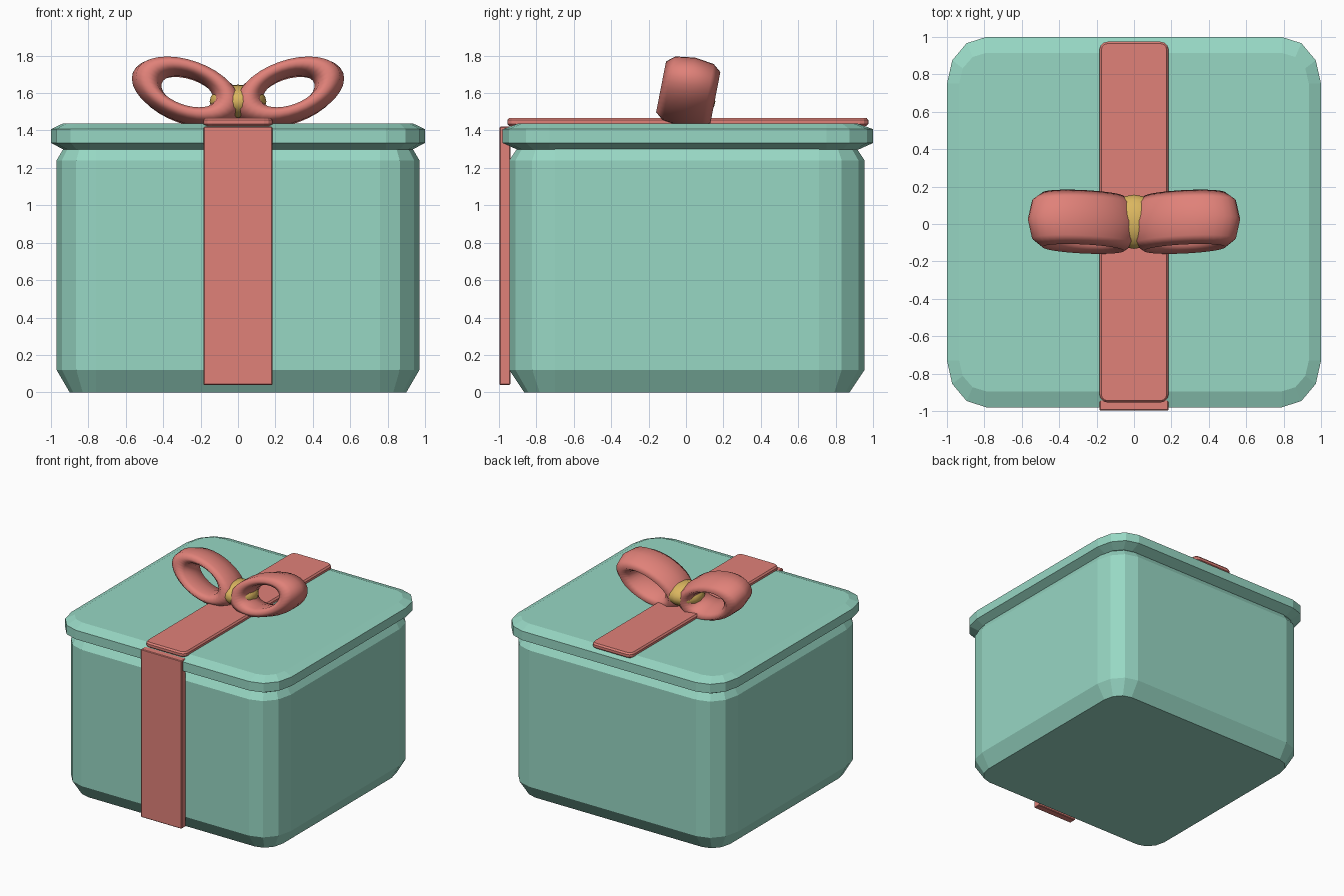
import bpy, bmesh, math
from mathutils import Matrix, Vector

if "Cube" in bpy.data.objects:
    bpy.data.objects.remove(bpy.data.objects["Cube"])


def material(name, rgb):
    m = bpy.data.materials.new(name)
    m.diffuse_color = (*rgb, 1)
    m.use_nodes = True
    m.node_tree.nodes["Principled BSDF"].inputs["Base Color"].default_value = m.diffuse_color
    return m


TEAL = material("mint_green", (0.31, 0.68, 0.55))
RED = material("coral_red", (0.745, 0.22, 0.19))
GOLD = material("soft_gold", (0.71, 0.47, 0.115))


def finish(name, bm, mat, smooth=False):
    bmesh.ops.recalc_face_normals(bm, faces=bm.faces[:])
    for f in bm.faces:
        f.smooth = smooth
    me = bpy.data.meshes.new(name)
    bm.to_mesh(me)
    bm.free()
    me.materials.append(mat)
    ob = bpy.data.objects.new(name, me)
    bpy.context.collection.objects.link(ob)
    return ob


def rounded_stack(name, mat, cx, cy, y0, levels, steps=3):
    """Stacked rounded rectangles; (cx, cy) is the corner centre, levels = (z, rx, ry)."""
    bm = bmesh.new()
    rings = []
    for z, rx, ry in levels:
        ring = []
        for q in range(4):
            sx, sy = ((1, 1), (-1, 1), (-1, -1), (1, -1))[q]
            for i in range(steps + 1):
                a = math.pi / 2 * (q + i / steps)
                ring.append(bm.verts.new((sx * cx + rx * math.cos(a),
                                          y0 + sy * cy + ry * math.sin(a), z)))
        rings.append(ring)
    n = len(rings[0])
    for lo, hi in zip(rings, rings[1:]):
        for i in range(n):
            j = (i + 1) % n
            bm.faces.new((lo[i], lo[j], hi[j], hi[i]))
    bm.faces.new(rings[0][::-1])
    bm.faces.new(rings[-1])
    return finish(name, bm, mat)


# Box body and overhanging lid
rounded_stack("box_body", TEAL, 0.76, 0.705, 0.005,
              [(0, 0.14, 0.165), (0.12, 0.21, 0.245), (1.24, 0.21, 0.245), (1.36, 0.14, 0.165)])
rounded_stack("box_lid", TEAL, 0.79, 0.74, 0.01,
              [(1.297, 0.14, 0.17), (1.333, 0.21, 0.25), (1.407, 0.21, 0.25), (1.438, 0.145, 0.165)])

# Ribbon across the lid
rounded_stack("top_ribbon", RED, 0.14, 0.92, 0.01,
              [(1.425, 0.035, 0.035), (1.435, 0.045, 0.045), (1.455, 0.045, 0.045), (1.468, 0.035, 0.035)])

# Ribbon down the front
bm = bmesh.new()
bmesh.ops.create_cube(bm, size=1, matrix=Matrix.Translation((0, -0.968, 0.73))
                      @ Matrix.Diagonal((0.37, 0.06, 1.38, 1)))
bmesh.ops.bevel(bm, geom=bm.edges[:], offset=0.005, segments=1, affect='EDGES')
finish("front_ribbon", bm, RED)


# Bow loops: flattened rings, tilted outward and leaning back
def bow_loop(name, side, major=32, minor=8):
    R, r, squash, depth = 0.2275, 0.0825, 0.535, 0.148
    lean = Matrix.Rotation(math.radians(-11), 3, 'X')
    tilt = Matrix.Rotation(math.radians(-20), 3, 'Y')
    bm = bmesh.new()
    grid = []
    for i in range(major):
        a = 2 * math.pi * i / major
        row = []
        for k in range(minor):
            b = 2 * math.pi * k / minor
            d = R + r * math.cos(b)
            p = lean @ tilt @ Vector((d * math.cos(a), depth * math.sin(b), d * math.sin(a) * squash))
            row.append(bm.verts.new((side * (p.x + 0.271), p.y + 0.012, p.z + 1.605)))
        grid.append(row)
    for i in range(major):
        for k in range(minor):
            i2, k2 = (i + 1) % major, (k + 1) % minor
            bm.faces.new((grid[i][k], grid[i2][k], grid[i2][k2], grid[i][k2]))
    finish(name, bm, RED, True)


bow_loop("bow_loop_left", -1)
bow_loop("bow_loop_right", 1)

# Gold knot between the loops
bm = bmesh.new()
bmesh.ops.create_uvsphere(bm, u_segments=16, v_segments=10, radius=1,
                          matrix=Matrix.Translation((0, 0.012, 1.555))
                          @ Matrix.Diagonal((0.152, 0.145, 0.09, 1)))
finish("bow_knot", bm, GOLD, True)
